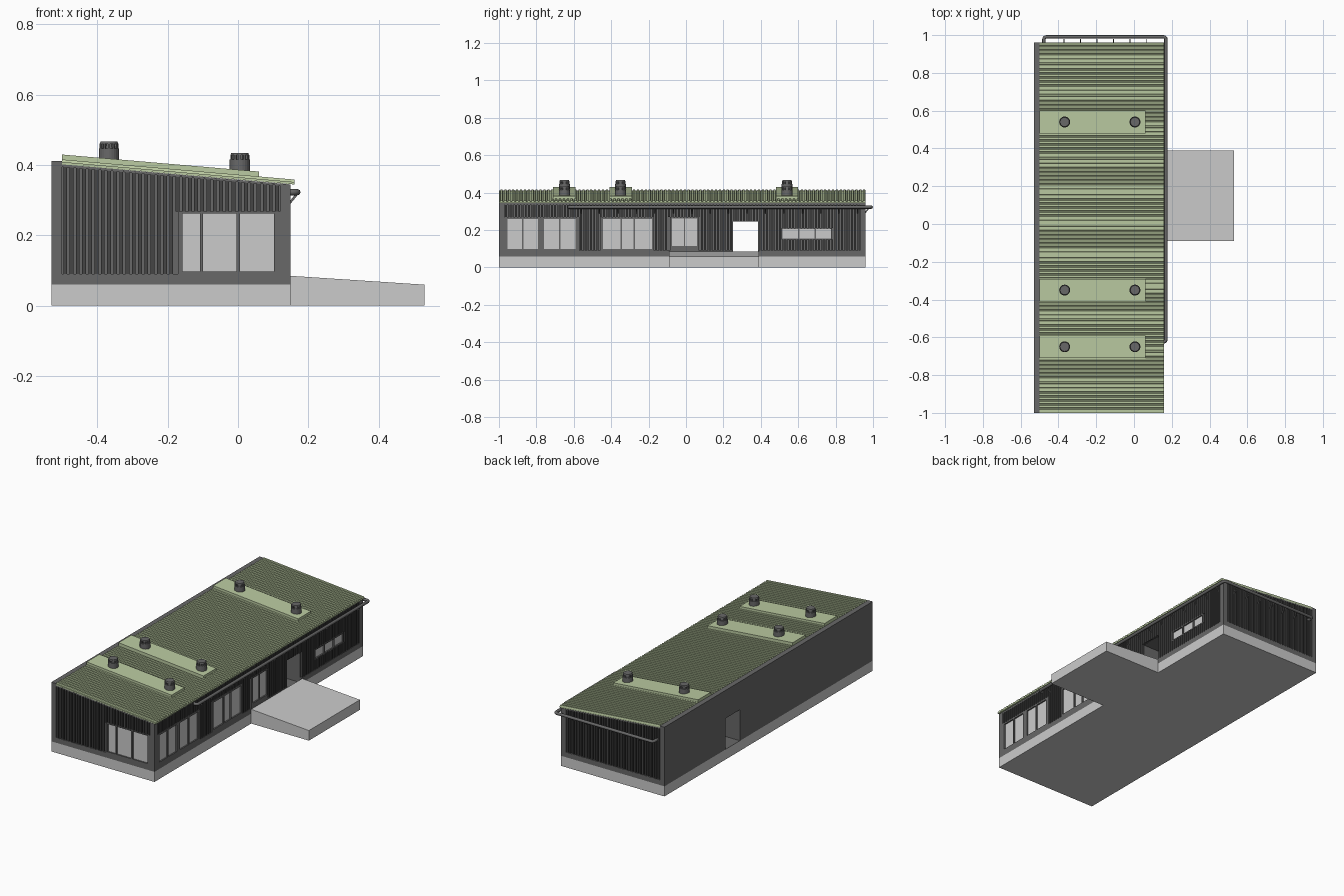
import bpy, bmesh, math
from mathutils import Vector

if "Cube" in bpy.data.objects:
    bpy.data.objects.remove(bpy.data.objects["Cube"])

SLOPE = 0.0864
def roof_z(x): return 0.416 - SLOPE * (x + 0.5)

def material(name, rgb):
    m = bpy.data.materials.new(name)
    m.diffuse_color = (*rgb, 1)
    m.use_nodes = True
    m.node_tree.nodes["Principled BSDF"].inputs["Base Color"].default_value = m.diffuse_color
    return m

GREEN = material("roof_green", (0.50, 0.60, 0.36))
DARK = material("dark_cladding", (0.06, 0.06, 0.06))
FRAME = material("frame_grey", (0.14, 0.14, 0.14))

def finish(bm, name, mat=None):
    bmesh.ops.recalc_face_normals(bm, faces=bm.faces)
    me = bpy.data.meshes.new(name)
    bm.to_mesh(me)
    bm.free()
    ob = bpy.data.objects.new(name, me)
    bpy.context.collection.objects.link(ob)
    if mat: me.materials.append(mat)
    return ob

def prism(bm, ring_a, ring_b):
    """Solid between two matching outlines."""
    a = [bm.verts.new(p) for p in ring_a]
    b = [bm.verts.new(p) for p in ring_b]
    n = len(a)
    bm.faces.new(a)
    bm.faces.new(b[::-1])
    for i in range(n):
        bm.faces.new((a[i], b[i], b[(i + 1) % n], a[(i + 1) % n]))

def side_prism(bm, xz, y0, y1):
    prism(bm, [(x, y0, z) for x, z in xz], [(x, y1, z) for x, z in xz])

# Wall coordinates: u along the wall, z up, d depth inward
WALLS = {"front": lambda u, z, d: (u, -1 + d, z),
         "right": lambda u, z, d: (0.15 - d, u, z),
         "back": lambda u, z, d: (u, 0.96 - d, z)}
def clad_top(wall, u):
    return 0.335 if wall == "right" else 0.395 - SLOPE * (u + 0.5)

def wall_box(bm, wall, u0, u1, z0, z1, d0, d1):
    """Box on a wall; z1=None follows the cladding's top edge."""
    P = WALLS[wall]
    ta, tb = (clad_top(wall, u0), clad_top(wall, u1)) if z1 is None else (z1, z1)
    outline = [(u0, z0), (u1, z0), (u1, tb), (u0, ta)]
    prism(bm, [P(u, z, d0) for u, z in outline], [P(u, z, d1) for u, z in outline])

DEPTH = 0.012
SPAN = {"front": (-0.5, 0.12), "right": (-0.97, 0.93), "back": (-0.5, 0.12)}

# Plinth and ramp
bm = bmesh.new()
side_prism(bm, [(-0.53, 0), (0.15, 0), (0.15, 0.06), (-0.53, 0.06)], -1, 0.96)
finish(bm, "plinth")
bm = bmesh.new()
side_prism(bm, [(0.15, 0), (0.53, 0), (0.53, 0.06), (0.15, 0.085)], -0.09, 0.39)
finish(bm, "entrance_ramp")

# Main body with recessed wall panels and a through passage
bm = bmesh.new()
side_prism(bm, [(-0.53, 0.06), (0.15, 0.06), (0.15, 0.345), (-0.5, 0.402),
                (-0.5, 0.412), (-0.53, 0.412)], -1, 0.96)
body = finish(bm, "body", FRAME)

bm = bmesh.new()
for w, (a, b) in SPAN.items():
    wall_box(bm, w, a, b, 0.09, None, -0.05, DEPTH)
panel_cut = finish(bm, "panel_cutter")
bm = bmesh.new()
wall_box(bm, "right", 0.25, 0.385, 0.0605, 0.245, -0.1, 0.8)
door_cut = finish(bm, "passage_cutter")
for c in (panel_cut, door_cut):
    c.hide_render = True
    mod = body.modifiers.new("cut", "BOOLEAN")
    mod.operation = "DIFFERENCE"
    mod.solver = "EXACT"
    mod.object = c
bpy.context.view_layer.objects.active = body
for mod in list(body.modifiers):
    bpy.ops.object.modifier_apply(modifier=mod.name)
for c in (panel_cut, door_cut):
    bpy.data.objects.remove(c)

# Windows: wall, outer span, outer heights, glass heights, panes
WINDOWS = [
    ("front_window", "front", (-0.17, 0.12), (0.09, 0.268), (0.097, 0.262),
     [(-0.158, -0.108), (-0.1, -0.004), (0.006, 0.103)]),
    ("corner_window", "right", (-0.97, -0.57), (0.09, 0.27), (0.1, 0.26),
     [(-0.955, -0.877), (-0.869, -0.79), (-0.758, -0.68), (-0.672, -0.59)]),
    ("middle_window", "right", (-0.46, -0.17), (0.09, 0.27), (0.1, 0.26),
     [(-0.445, -0.35), (-0.342, -0.282), (-0.274, -0.182)]),
    ("glazed_door", "right", (-0.085, 0.07), (0.09, 0.27), (0.115, 0.263),
     [(-0.075, -0.012), (-0.006, 0.06)]),
    ("strip_window", "right", (0.51, 0.78), (0.15, 0.212), (0.156, 0.206),
     [(0.516, 0.598), (0.606, 0.688), (0.696, 0.774)]),
]
for name, w, (a, b), (z0, z1), (g0, g1), panes in WINDOWS:
    bm = bmesh.new()
    wall_box(bm, w, a, b, z0, g0, 0, DEPTH)
    wall_box(bm, w, a, b, g1, z1, 0, DEPTH)
    edges = [a] + [e for p in panes for e in p] + [b]
    for l, r in zip(edges[::2], edges[1::2]):
        wall_box(bm, w, l, r, g0, g1, 0, DEPTH)
    finish(bm, name + "_frame", FRAME)
    bm = bmesh.new()
    for l, r in panes:
        wall_box(bm, w, l, r, g0, g1, 0.008, DEPTH)
    finish(bm, name + "_glass")

# Vertical cladding battens, interrupted by the openings
HOLES = [(w, u, z) for _, w, u, z, _, _ in WINDOWS] + [("right", (0.25, 0.385), (0.06, 0.245))]
for w, (a, b) in SPAN.items():
    bm = bmesh.new()
    n = round((b - a) / 0.0175)
    step = (b - a) / n
    for i in range(n):
        u0 = a + (i + 0.2) * step
        u1 = u0 + 0.6 * step
        start = 0.09
        for hw, (h0, h1), (z0, z1) in HOLES:
            if hw == w and u1 > h0 and u0 < h1:
                if z0 > start:
                    wall_box(bm, w, u0, u1, start, z0, 0.001, DEPTH)
                start = z1
        wall_box(bm, w, u0, u1, start, None, 0.001, DEPTH)
    finish(bm, w + "_battens", DARK)

# Ribbed roof sheet
bm = bmesh.new()
N, pitch = 94, 1.96 / 94
prof = [(0.96, -0.014), (-1, -0.014)]
for i in range(N):
    y = -1 + i * pitch
    prof += [(y, -0.007), (y + 0.3 * pitch, -0.007), (y + 0.4 * pitch, 0), (y + 0.9 * pitch, 0)]
prof.append((0.96, -0.007))
prism(bm, *[[(x, y, roof_z(x) + h) for y, h in prof] for x in (-0.5, 0.16)])
finish(bm, "ribbed_roof", GREEN)

# Raised roof strips and vents
for k, y in enumerate((0.54, -0.35, -0.65)):
    bm = bmesh.new()
    side_prism(bm, [(x, roof_z(x) + h) for x, h in
                    ((-0.5, -0.006), (0.06, -0.006), (0.06, 0.014), (-0.5, 0.014))],
               y - 0.06, y + 0.06)
    finish(bm, f"roof_strip_{k}", GREEN)
    for j, x in enumerate((-0.367, 0.005)):
        base = roof_z(x)
        bm = bmesh.new()
        def ring(r, z):
            return [(x + r * math.cos(t * math.tau / 24), y + r * math.sin(t * math.tau / 24), base + z)
                    for t in range(24)]
        prism(bm, ring(0.029, 0), ring(0.029, 0.043))
        prism(bm, ring(0.022, 0.043), ring(0.020, 0.058))
        prism(bm, ring(0.0265, 0.056), ring(0.024, 0.062))
        # slats under the cap
        for s in range(12):
            t = s * math.tau / 12
            c, q = Vector((math.cos(t), math.sin(t), 0)), Vector((-math.sin(t), math.cos(t), 0))
            pts = [c * r + q * e for r, e in ((0.02, -0.003), (0.027, -0.003), (0.027, 0.003), (0.02, 0.003))]
            prism(bm, *[[p + Vector((x, y, base + z)) for p in pts] for z in (0.043, 0.057)])
        finish(bm, f"vent_{k}_{j}", FRAME)

# Rail pipe round the right and back walls
def corner(cx, cy, a0, r=0.014):
    return [(cx + r * math.cos(math.radians(a0 + s * 22.5)), cy + r * math.sin(math.radians(a0 + s * 22.5)))
            for s in range(5)]
path = ([(0.145, -0.625)] + corner(0.155, -0.611, -90) + corner(0.155, 0.977, 0)
        + corner(-0.463, 0.977, 90) + [(-0.477, 0.95)])
cu = bpy.data.curves.new("rail_pipe", "CURVE")
cu.dimensions = "3D"
cu.bevel_depth = 0.009
cu.bevel_resolution = 2
cu.use_fill_caps = True
sp = cu.splines.new("POLY")
sp.points.add(len(path) - 1)
for p, (x, y) in zip(sp.points, path):
    p.co = (x, y, 0.323, 1)
cu.materials.append(FRAME)
bpy.context.collection.objects.link(bpy.data.objects.new("rail_pipe", cu))

# Small diagonal brackets carrying the rail
bm = bmesh.new()
tri = [(0.002, 0.288), (-0.019, 0.314), (-0.015, 0.32), (0.002, 0.298)]
spots = [("right", -0.56 + i * 0.0985) for i in range(16)] + [("back", -0.37 + i * 0.0875) for i in range(6)]
for w, u in spots:
    P = WALLS[w]
    prism(bm, *[[P(u + e, z, d) for d, z in tri] for e in (-0.0025, 0.0025)])
finish(bm, "rail_brackets", FRAME)
